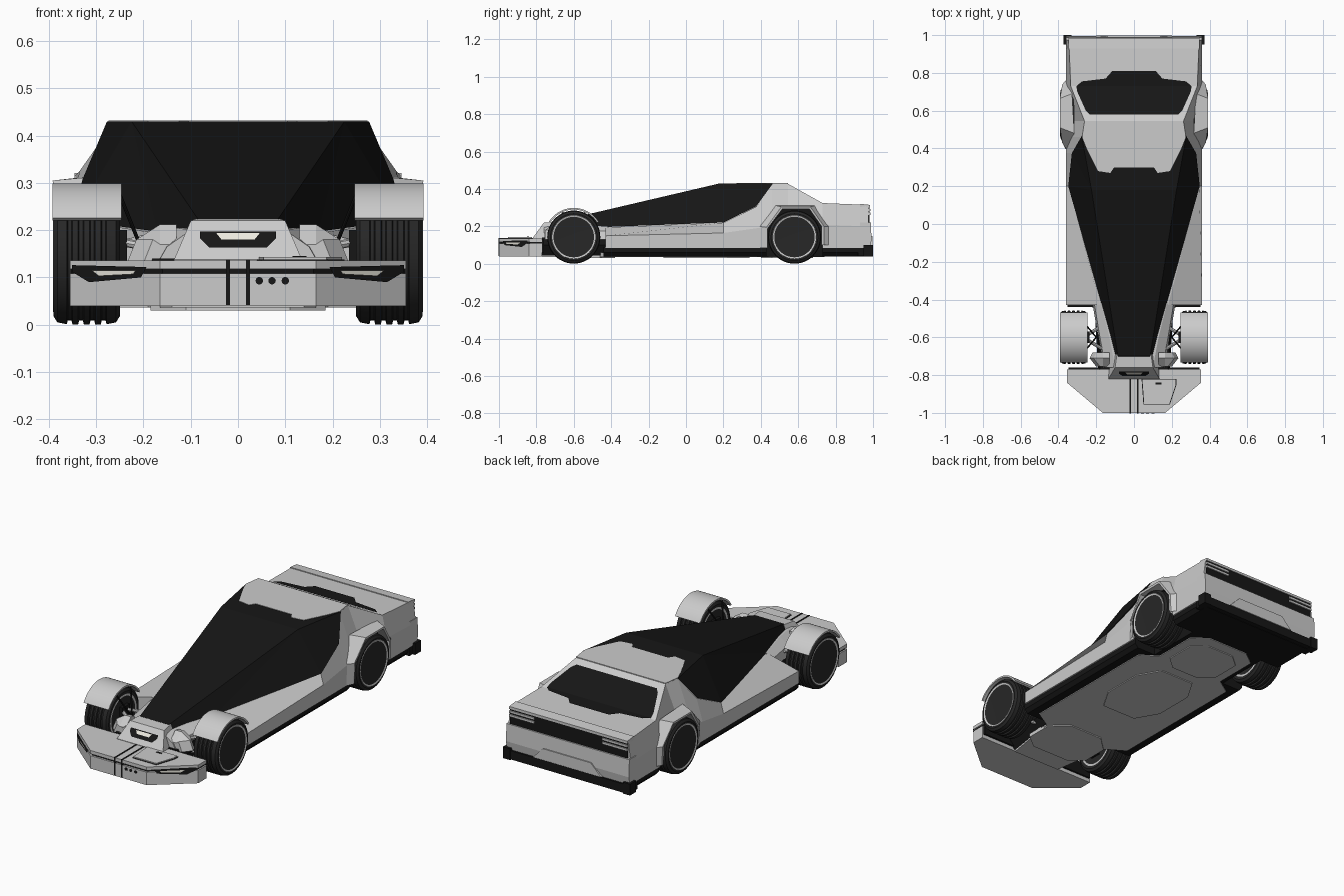
import bpy, bmesh
from math import sin, cos, pi, radians
from mathutils import Vector

if "Cube" in bpy.data.objects:
    bpy.data.objects.remove(bpy.data.objects["Cube"])


def material(name, rgb):
    m = bpy.data.materials.new(name)
    m.diffuse_color = (*rgb, 1)
    m.use_nodes = True
    m.node_tree.nodes["Principled BSDF"].inputs["Base Color"].default_value = m.diffuse_color
    return m


BLACK = material("black", (0.008, 0.008, 0.008))
TYRE = material("rubber", (0.02, 0.02, 0.02))
GREY = material("grey", (0.8, 0.8, 0.8))
LAMP = material("lamp", (0.85, 0.83, 0.75))
BRASS = material("bolt", (0.6, 0.55, 0.42))


def make(name, verts, faces, mat=None, mirror=False, smooth=False):
    bm = bmesh.new()
    vs = [bm.verts.new(v) for v in verts]
    for f in faces:
        bm.faces.new([vs[i] for i in f])
    bmesh.ops.remove_doubles(bm, verts=bm.verts, dist=1e-5)
    bmesh.ops.recalc_face_normals(bm, faces=bm.faces)
    me = bpy.data.meshes.new(name)
    bm.to_mesh(me)
    bm.free()
    ob = bpy.data.objects.new(name, me)
    bpy.context.collection.objects.link(ob)
    if mat:
        me.materials.append(mat)
    if smooth:
        bpy.ops.object.select_all(action='DESELECT')
        ob.select_set(True)
        bpy.context.view_layer.objects.active = ob
        bpy.ops.object.shade_smooth_by_angle(angle=radians(30))
    if mirror:
        ob.modifiers.new("mirror", 'MIRROR')
    return ob


def sym(half):
    return list(half) + [(-p[0], *p[1:]) for p in reversed(half) if abs(p[0]) > 1e-6]


def skin(name, rings, mat=None, mirror=False, cap=True, closed=True, smooth=False):
    n = len(rings[0])
    faces = [(r * n + i, r * n + (i + 1) % n, (r + 1) * n + (i + 1) % n, (r + 1) * n + i)
             for r in range(len(rings) - 1) for i in range(n if closed else n - 1)]
    if cap:
        faces += [tuple(range(n)), tuple((len(rings) - 1) * n + i for i in range(n))]
    return make(name, [v for r in rings for v in r], faces, mat, mirror, smooth)


def loft(name, sections, mat=None):
    return skin(name, [[(x, y, z) for x, z in sym(h)] for y, h in sections], mat)


def prism(name, pts, axis, a, b, mat=None, mirror=False, smooth=False):
    put = {'X': lambda p, t: (t, p[0], p[1]), 'Y': lambda p, t: (p[0], t, p[1]),
           'Z': lambda p, t: (p[0], p[1], t)}[axis]
    return skin(name, [[put(p, a) for p in pts], [put(p, b) for p in pts]], mat, mirror, smooth=smooth)


def box(name, x0, x1, y0, y1, z0, z1, mat=None, mirror=False):
    return prism(name, [(x0, y0), (x1, y0), (x1, y1), (x0, y1)], 'Z', z0, z1, mat, mirror)


def patch(name, verts, mat=None, mirror=False):
    return make(name, verts, [tuple(range(len(verts)))], mat, mirror)


def lathe(name, prof, c, mat=None, seg=48):
    rings = [[(c[0] + o, c[1] + r * cos(2 * pi * k / seg), c[2] + r * sin(2 * pi * k / seg))
              for k in range(seg)] for o, r in prof]
    return skin(name, rings, mat, True, smooth=True)


def rod(name, a, b, r, mat=None):
    a, b = Vector(a), Vector(b)
    rot = (b - a).to_track_quat('Z', 'Y').to_matrix()
    rings = [[p + rot @ Vector((r * cos(k * pi / 4), r * sin(k * pi / 4), 0)) for k in range(8)]
             for p in (a, b)]
    return skin(name, rings, mat, True)


# Main body: side pods, rear pillars and rear deck
def sec(y, zs, xt, zt):
    return y, [(0, .085), (.36, .085), (.36, zs), (xt, zt), (0, zt)]


body = loft("body", [sec(-.43, .15, .18, .195), sec(.2, .165, .345, .22), sec(.375, .19, .325, .305),
                     sec(.46, .2, .275, .428), sec(.545, .2, .262, .428), sec(.73, .21, .335, .325),
                     sec(.975, .2, .345, .315)], GREY)
sill = loft("lower_sill", [(y, [(0, .04), (.335, .04), (.352, .06), (.352, .09), (0, .09)])
                           for y in (-.44, .97)], BLACK)
floor = prism("floor_panel", sym([(.14, -.77), (.19, -.46), (.29, -.4), (.29, .38), (.2, .44),
                                  (.2, .68), (.12, .74)]), 'Z', .036, .06, GREY)
prism("belly_plate", sym([(.11, -.66), (.185, -.6), (.185, -.46), (.1, -.38)]), 'Z', .03, .05)
prism("belly_hexagon", sym([(.1, -.12), (.17, .0), (.17, .22), (.1, .34)]), 'Z', .031, .05)
prism("belly_rear_plate", sym([(.08, .4), (.15, .46), (.15, .62), (.08, .68)]), 'Z', .031, .05)

# Rear wheel openings
for s in (1, -1):
    cut = prism("wheel_opening_cutter", [(.43, -.05), (.43, .195), (.51, .3), (.665, .3), (.73, .2), (.73, -.05)],
                'X', .225 * s, .5 * s, BLACK)
    cut.hide_render = True
    cut.display_type = 'WIRE'
    for ob in (body, sill, floor):
        m = ob.modifiers.new("wheel_opening", 'BOOLEAN')
        m.operation, m.object, m.solver, m.material_mode = 'DIFFERENCE', cut, 'EXACT', 'TRANSFER'

# Faceted rear wheel flares
base = [(.358, .39, .085), (.358, .395, .2), (.316, .48, .312), (.328, .69, .312), (.358, .765, .2), (.358, .765, .1)]
ridge = [(.375, .43, .085), (.38, .43, .195), (.392, .51, .305), (.392, .665, .305), (.38, .738, .2), (.375, .738, .1)]
inner = [(.375, .437, .085), (.38, .437, .19), (.39, .515, .293), (.39, .66, .293), (.38, .725, .2), (.375, .725, .1)]
skin("rear_wheel_flare", [base, ridge, inner, [(.33, y, z) for _, y, z in inner]], mirror=True,
     cap=False, closed=False)

# Glass canopy with roof panel and rear window
half = [(.085, -.70, .224), (.225, .18, .43), (.277, .465, .43), (.10, -.71, .19), (.17, -.43, .197),
        (.348, .2, .221), (.329, .375, .307)]
side = [(0, 3, 4), (0, 4, 1), (4, 5, 1), (1, 5, 6), (1, 6, 2)]
make("canopy_glass", half + [(-x, y, z) for x, y, z in half],
     side + [tuple(i + 7 for i in f) for f in side] + [(0, 1, 8, 7), (1, 2, 9, 8), (0, 3, 10, 7)], BLACK)
prism("roof_panel", sym([(.105, .30), (.125, .27), (.19, .28), (.25, .40), (.274, .46), (.262, .545)]),
      'Z', .427, .432)


def slope(y):
    return .431 - .557 * (y - .545) if y < .73 else .331 - .04 * (y - .73)


win = [(.235, .58), (.255, .60), (.30, .70), (.305, .73)]
patch("rear_window_upper", [(x, y, slope(min(y, .7299))) for x, y in sym(win)], BLACK)
patch("rear_window_lower", [(x, y, slope(max(y, .73))) for x, y in
                            sym([(.305, .73), (.275, .755), (.15, .77), (.115, .81)])], BLACK)

# Front chassis between the wheels
loft("front_tub_lower", [(-.77, [(0, .045), (.14, .045), (.19, .10), (.18, .14), (0, .14)]),
                         (-.42, [(0, .045), (.20, .045), (.21, .10), (.20, .15), (0, .15)])], BLACK)
loft("front_tub_upper", [(-.76, [(0, .13), (.17, .13), (.15, .165), (.10, .20), (0, .20)]),
                         (-.60, [(0, .13), (.19, .13), (.18, .175), (.13, .205), (0, .205)]),
                         (-.42, [(0, .13), (.22, .13), (.21, .175), (.175, .2), (0, .2)])])
skin("nose_fairing", [[(.13, y, .13), (w, y, .13), (w - .02, y, .18), (.165, y, h), (.13, y, h)]
                      for y, w, h in ((-.755, .2, .17), (-.71, .235, .212), (-.68, .22, .205))], mirror=True)

# Nose block with lamp slot
loft("nose", [(-.82, [(0, .12), (.137, .12), (.135, .138), (0, .138)]),
              (-.76, [(0, .12), (.137, .12), (.10, .22), (0, .22)]),
              (-.69, [(0, .12), (.13, .12), (.09, .224), (0, .224)])])
for nm, pts, off, mt in (("nose_slot", [(.06, .163), (.08, .182), (.08, .197)], .004, BLACK),
                         ("nose_lamp", [(.035, .18), (.046, .194)], .007, LAMP)):
    patch(nm, [(x, -.82 + .73 * (z - .138) - off, z) for x, z in sym(pts)], mt)

# Front bumper: stacked plan outlines with a dark groove
plan = [(.165, -1.0), (.355, -.84), (.355, -.77)]
prism("bumper_lower", sym(plan), 'Z', .04, .108)
prism("bumper_groove", sym([(.16, -.99), (.347, -.835), (.347, -.76)]), 'Z', .06, .13, BLACK)
prism("bumper_top", sym(plan), 'Z', .118, .136)
box("bumper_stripe", .017, .025, -1.002, -.80, .042, .138, BLACK, True)
hatch = [(.04, -.82), (.225, -.82), (.225, -.85), (.19, -.955), (.05, -.955)]
prism("hatch_gap", hatch, 'Z', .13, .138, BLACK)
prism("hatch", [(.1325 + (x - .1325) * .95, -.89 + (y + .89) * .95) for x, y in hatch], 'Z', .13, .143)
box("hatch_latch", .115, .145, -.85, -.84, .14, .145, BLACK)
for x in (.045, .072, .1):
    prism("bumper_port", [(x + .008 * cos(k * pi / 6), .093 + .008 * sin(k * pi / 6)) for k in range(12)],
          'Y', -1.002, -.98, BLACK)


def on_corner(pts, off):
    return [(.165 + .19 * t + .644 * off, -1 + .16 * t - .765 * off, z) for t, z in pts]


patch("headlight_housing", on_corner([(.14, .122), (.97, .126), (.97, .112), (.78, .09), (.2, .1)], .003), BLACK, True)
patch("headlight", on_corner([(.25, .115), (.74, .115), (.66, .103), (.28, .107)], .006), LAMP, True)

# Rear end
box("rear_black_panel", -.343, .343, .97, .981, .2, .304, BLACK)
prism("rear_deck_lip", [(.93, .30), (.985, .302), (.985, .315), (.93, .321)], 'X', -.346, .346)
prism("rear_bumper", [(.93, .088), (.985, .088), (.992, .13), (.988, .222), (.93, .222)], 'X', -.36, .36)
prism("rear_bumper_step", sym([(.2, .09), (.14, .15), (.0, .15)]), 'Y', .96, .997)
box("rear_diffuser", -.36, .36, .92, .995, .042, .088, BLACK)
box("diffuser_end", .33, .372, .95, 1.0, .04, .1, BLACK, True)
for z in (.262, .282):
    box("tail_light", .2, .345, .95, .987, z, z + .012, None, True)

# Wheels
tread = [(-.068, .10), (-.07, .125), (-.062, .138)]
for o in (-.036, -.012, .012, .036):
    tread += [(o - .006, .142), (o - .004, .134), (o + .004, .134), (o + .006, .142)]
tread += [(.062, .138), (.07, .125), (.068, .10)]
rim = [(-.06, .02), (-.069, .11), (-.066, .118), (.066, .119), (.071, .116), (.068, .106), (.058, .102),
       (.054, .085), (.058, .08), (.054, .055), (.046, .05), (.046, .04), (.054, .037), (.054, .005)]
for end, cy in (("front", -.6), ("rear", .58)):
    c = (.32, cy, .143)
    lathe(end + "_tyre", tread, c, TYRE)
    lathe(end + "_rim", rim, c)
    lathe(end + "_hub", [(.05, .012), (.06, .012), (.062, .006)], c, BRASS, 16)
    for k in range(5):
        a = 2 * pi * k / 5 + pi / 2
        p = (cy + .024 * cos(a), .143 + .024 * sin(a))
        rod(end + "_bolt", (.36, *p), (.378, *p), .008, BRASS)

# Front fenders and suspension
arc = [radians(32 + 116 * k / 20) for k in range(21)]
pts = [(-.6 + .156 * cos(a), .143 + .156 * sin(a)) for a in arc] + \
      [(-.6 + .147 * cos(a), .143 + .147 * sin(a)) for a in reversed(arc)]
prism("front_fender", pts, 'X', .246, .392, None, True, True)
for y in (-.66, -.54):
    rod("lower_arm", (.17, y, .09), (.27, -.6, .10), .009)
    rod("upper_arm", (.17, y, .16), (.27, -.6, .18), .009)
    rod("fender_strut", (.2, -.6, .15), (.25, y, .275), .004, BLACK)
prism("front_upright", [(-.63, .08), (-.57, .08), (-.57, .2), (-.63, .2)], 'X', .235, .265, BLACK, True)
